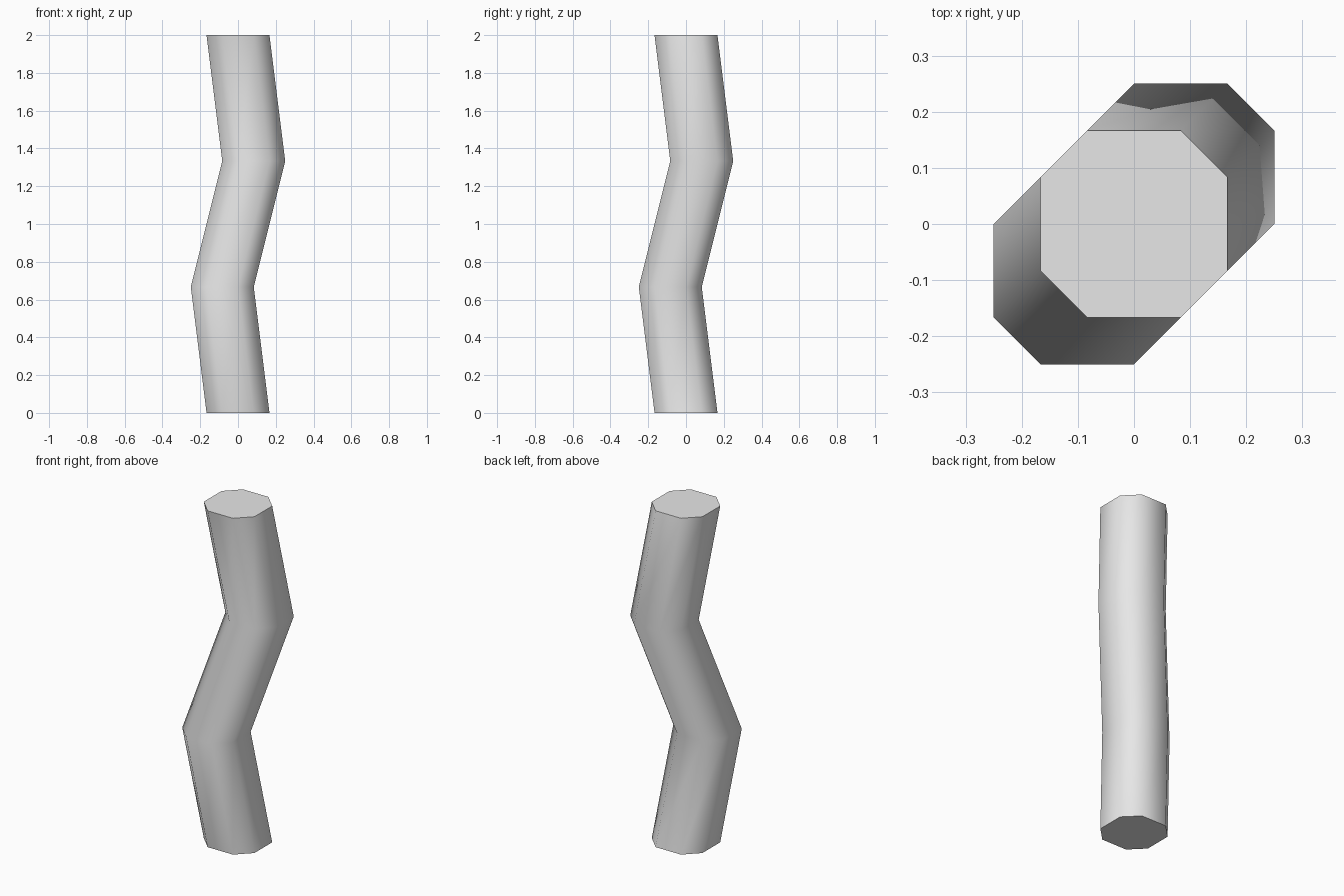
import bpy
import bmesh
import math

cube = bpy.data.objects.get("Cube")
if cube:
    bpy.data.objects.remove(cube, do_unlink=True)

# Plain grey material
grey = bpy.data.materials.new("light_grey")
grey.use_nodes = True
colour = (0.8, 0.8, 0.8, 1)
grey.diffuse_color = colour
grey.node_tree.nodes["Principled BSDF"].inputs["Base Color"].default_value = colour

# Chamfered square cross-section, anticlockwise
HALF, CUT = 1 / 6, 1 / 12
section = [(HALF, -CUT), (HALF, CUT), (CUT, HALF), (-CUT, HALF),
           (-HALF, CUT), (-HALF, -CUT), (-CUT, -HALF), (CUT, -HALF)]

# Diagonal sideways shift of each evenly spaced ring
shifts = [0, -CUT, CUT, 0]

# Bent post: stacked rings joined by quads, closed by flat caps
bm = bmesh.new()
rings = [[bm.verts.new((x + s, y + s, i * 2 / 3)) for x, y in section]
         for i, s in enumerate(shifts)]
for low, high in zip(rings, rings[1:]):
    for i in range(len(section)):
        j = (i + 1) % len(section)
        bm.faces.new((low[i], low[j], high[j], high[i]))
bm.faces.new(rings[-1])
bm.faces.new(reversed(rings[0]))

mesh = bpy.data.meshes.new("bent_post")
bm.to_mesh(mesh)
bm.free()
mesh.materials.append(grey)
post = bpy.data.objects.new("bent_post", mesh)
bpy.context.collection.objects.link(post)

# Smooth sides, sharp cap rims
bpy.ops.object.select_all(action="DESELECT")
post.select_set(True)
bpy.context.view_layer.objects.active = post
bpy.ops.object.shade_smooth_by_angle(angle=math.radians(60))
